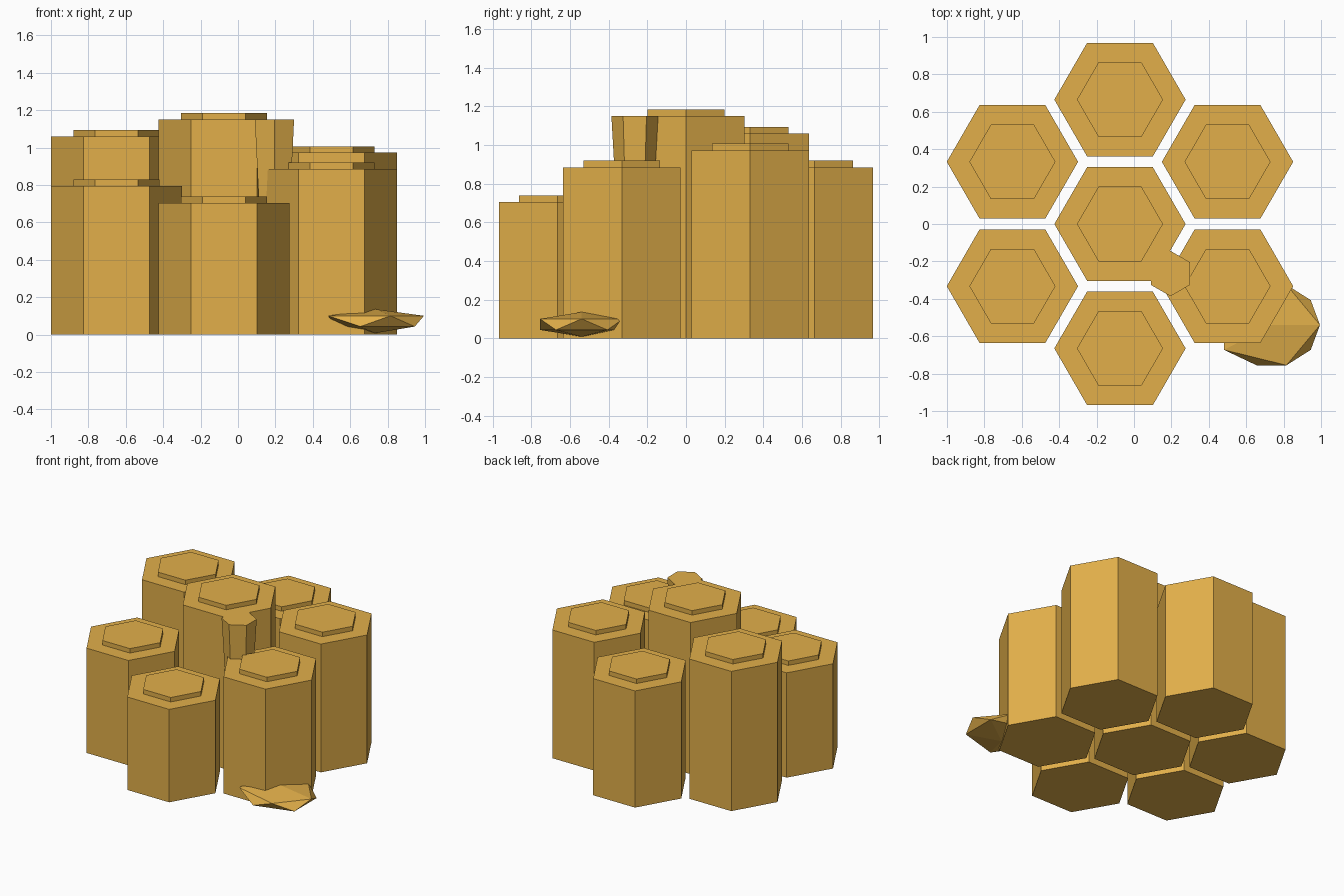
import bpy, bmesh
from math import sin, cos, radians
from mathutils import Matrix

cube = bpy.data.objects.get("Cube")
if cube:
    bpy.data.objects.remove(cube)

honey = bpy.data.materials.new("honey_gold")
honey.use_nodes = True
COLOUR = (0.76, 0.43, 0.068, 1.0)
honey.diffuse_color = COLOUR
bsdf = next(n for n in honey.node_tree.nodes if n.type == "BSDF_PRINCIPLED")
bsdf.inputs["Base Color"].default_value = COLOUR


def add_object(name, bm):
    bmesh.ops.recalc_face_normals(bm, faces=bm.faces[:])
    mesh = bpy.data.meshes.new(name)
    bm.to_mesh(mesh)
    bm.free()
    mesh.materials.append(honey)
    obj = bpy.data.objects.new(name, mesh)
    bpy.context.collection.objects.link(obj)
    return obj


def hex_prism(name, x, y, z0, z1, r0, r1, turn=0):
    """Six-sided prism from z0 to z1, tapering from radius r0 to r1."""
    bm = bmesh.new()
    rings = []
    for z, r in ((z0, r0), (z1, r1)):
        angles = [radians(60 * i + turn) for i in range(6)]
        rings.append([bm.verts.new((x + r * cos(a), y + r * sin(a), z)) for a in angles])
    low, high = rings
    bm.faces.new(low[::-1])
    bm.faces.new(high)
    for i in range(6):
        j = (i + 1) % 6
        bm.faces.new((low[i], low[j], high[j], high[i]))
    return add_object(name, bm)


# Honeycomb cells: a middle column ringed by six others, each with a raised cap
MID, SIDE, ROW = -0.075, 0.575, 0.3325
cells = {
    "centre": (MID, 0, 1.15),
    "front": (MID, -2 * ROW, 0.705),
    "back": (MID, 2 * ROW, 0.885),
    "front_left": (MID + SIDE, -ROW, 0.885),
    "back_left": (MID + SIDE, ROW, 0.973),
    "front_right": (MID - SIDE, -ROW, 0.795),
    "back_right": (MID - SIDE, ROW, 1.06),
}
for name, (x, y, top) in cells.items():
    hex_prism(name + "_cell", x, y, 0, top, 0.351, 0.351)
    hex_prism(name + "_cap", x, y, top - 0.01, top + 0.034, 0.23, 0.23)

# Honey drip running down between the cells
hex_prism("honey_drip", 0.195, -0.265, 0.6, 1.15, 0.09, 0.121, turn=30)

# Flattened faceted puddle at the foot of the front left cell
bm = bmesh.new()
bmesh.ops.create_icosphere(bm, subdivisions=1, radius=1.0)
for v in bm.verts:
    if v.co.x < -0.6:
        v.co.x += 0.18 if v.co.z < 0 else -0.15
bmesh.ops.transform(bm, matrix=Matrix.Translation((0.735, -0.54, 0.072))
                    @ Matrix.Diagonal((0.29, 0.253, 0.064, 1)), verts=bm.verts[:])
add_object("honey_puddle", bm)
